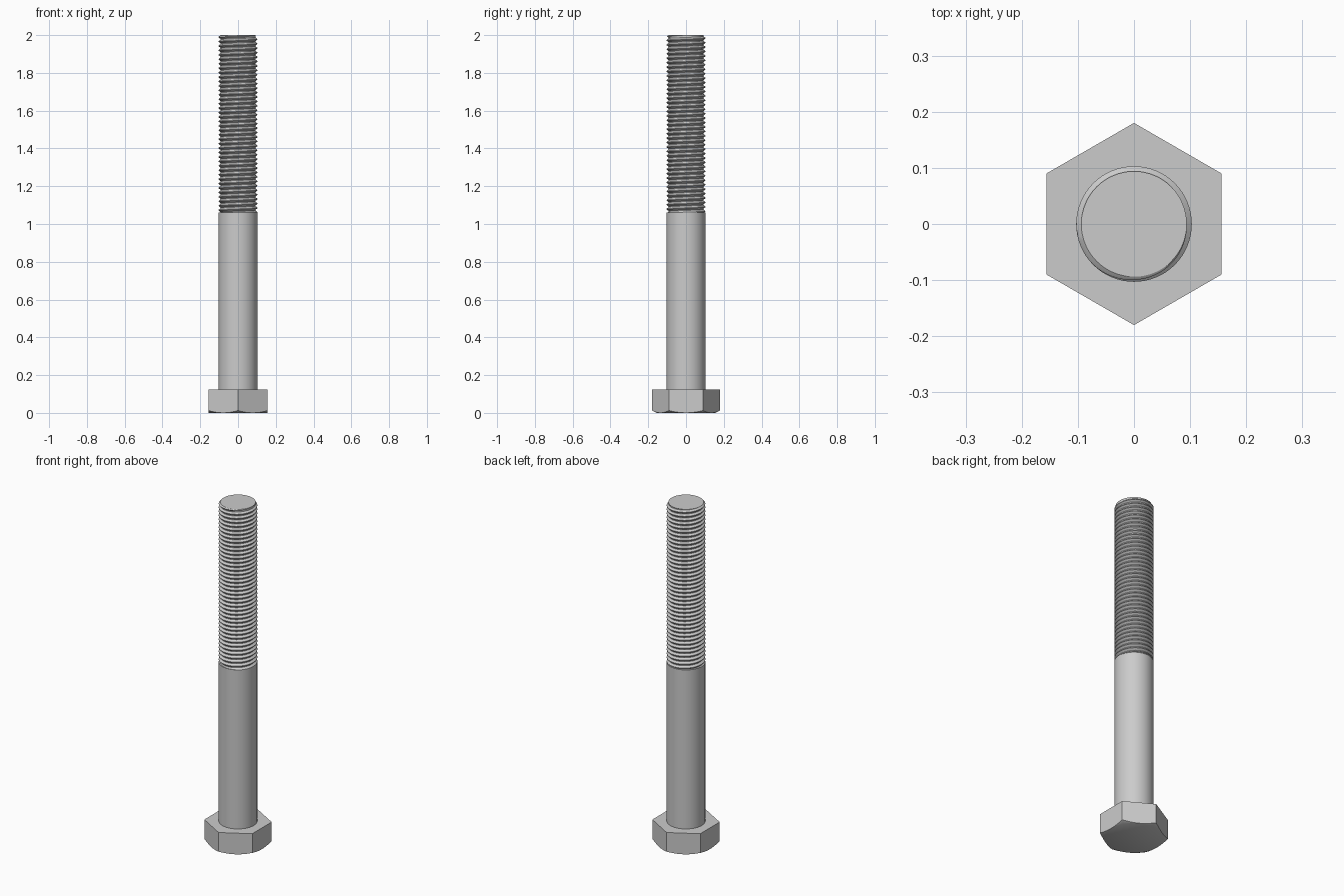
import bpy, bmesh
from math import pi, cos, sin

cube = bpy.data.objects.get("Cube")
if cube:
    bpy.data.objects.remove(cube, do_unlink=True)

steel = bpy.data.materials.new("steel grey")
steel.use_nodes = True
GREY = (0.6, 0.6, 0.6, 1)
steel.diffuse_color = GREY
steel.node_tree.nodes["Principled BSDF"].inputs["Base Color"].default_value = GREY

HEAD_TOP, SHANK_TOP, TOP = 0.125, 1.06, 2.0
CREST, ROOT = 0.103, 0.092
FLAT = 0.156                      # half the width across flats


def finish(name, bm):
    bmesh.ops.remove_doubles(bm, verts=bm.verts, dist=1e-5)
    bmesh.ops.recalc_face_normals(bm, faces=bm.faces)
    mesh = bpy.data.meshes.new(name)
    bm.to_mesh(mesh)
    bm.free()
    mesh.materials.append(steel)
    obj = bpy.data.objects.new(name, mesh)
    bpy.context.collection.objects.link(obj)
    bpy.ops.object.select_all(action="DESELECT")
    obj.select_set(True)
    bpy.context.view_layer.objects.active = obj
    bpy.ops.object.shade_smooth_by_angle(angle=pi / 6)
    return obj


def loft(bm, rings, cap_start=True, cap_end=True):
    rings = [[bm.verts.new(p) for p in ring] for ring in rings]
    for low, high in zip(rings, rings[1:]):
        for i in range(len(low)):
            j = (i + 1) % len(low)
            bm.faces.new((low[i], low[j], high[j], high[i]))
    if cap_start:
        bm.faces.new(rings[0][::-1])
    if cap_end:
        bm.faces.new(rings[-1])


def circle(radius, z, count=64):
    return [(radius * cos(2 * pi * i / count), radius * sin(2 * pi * i / count), z)
            for i in range(count)]


# Hexagonal head, its lower corners trimmed by a cone
bearing, lower, upper = [], [], []
STEPS = 12
for i in range(6 * STEPS):
    side, t = divmod(i, STEPS)
    turn = side * pi / 3
    angle = turn + (t / STEPS - 0.5) * pi / 3
    radius = FLAT / cos(angle - turn)
    x, y = cos(angle), sin(angle)
    bearing.append((FLAT * 0.995 * x, FLAT * 0.995 * y, 0))
    lower.append((radius * x, radius * y, 0.5 * (radius - FLAT * 0.995)))
    upper.append((radius * x, radius * y, HEAD_TOP))
bm = bmesh.new()
loft(bm, [bearing, lower, upper])
finish("hex_head", bm)

# Plain shank
bm = bmesh.new()
loft(bm, [circle(CREST, HEAD_TOP - 0.01), circle(CREST, SHANK_TOP)])
finish("shank", bm)

# Core of the threaded end, closing it at the top
bm = bmesh.new()
loft(bm, [circle(ROOT - 0.001, SHANK_TOP - 0.01), circle(ROOT + 0.001, TOP)])
finish("threaded_core", bm)

# Helical thread: one continuous strip following a V profile
TURNS, SEGMENTS = 40, 64
PITCH = (TOP - SHANK_TOP) / TURNS
PROFILE = ((0, ROOT), (0.12, ROOT), (0.5, CREST), (0.62, CREST))
bm = bmesh.new()
columns = []
for s in range(SEGMENTS + 1):
    angle = pi + 2 * pi * s / SEGMENTS
    column = []
    for turn in range(-1, TURNS + 1):
        for phase, radius in PROFILE:
            z = SHANK_TOP + PITCH * (turn + phase + s / SEGMENTS)
            z = min(max(z, SHANK_TOP - PITCH / 2), TOP)
            radius = min(radius, ROOT + 0.002 + (TOP - z))
            column.append(bm.verts.new((radius * cos(angle), radius * sin(angle), z)))
    columns.append(column)
for left, right in zip(columns, columns[1:]):
    for k in range(len(left) - 1):
        bm.faces.new((left[k], right[k], right[k + 1], left[k + 1]))
finish("helical_thread", bm)
